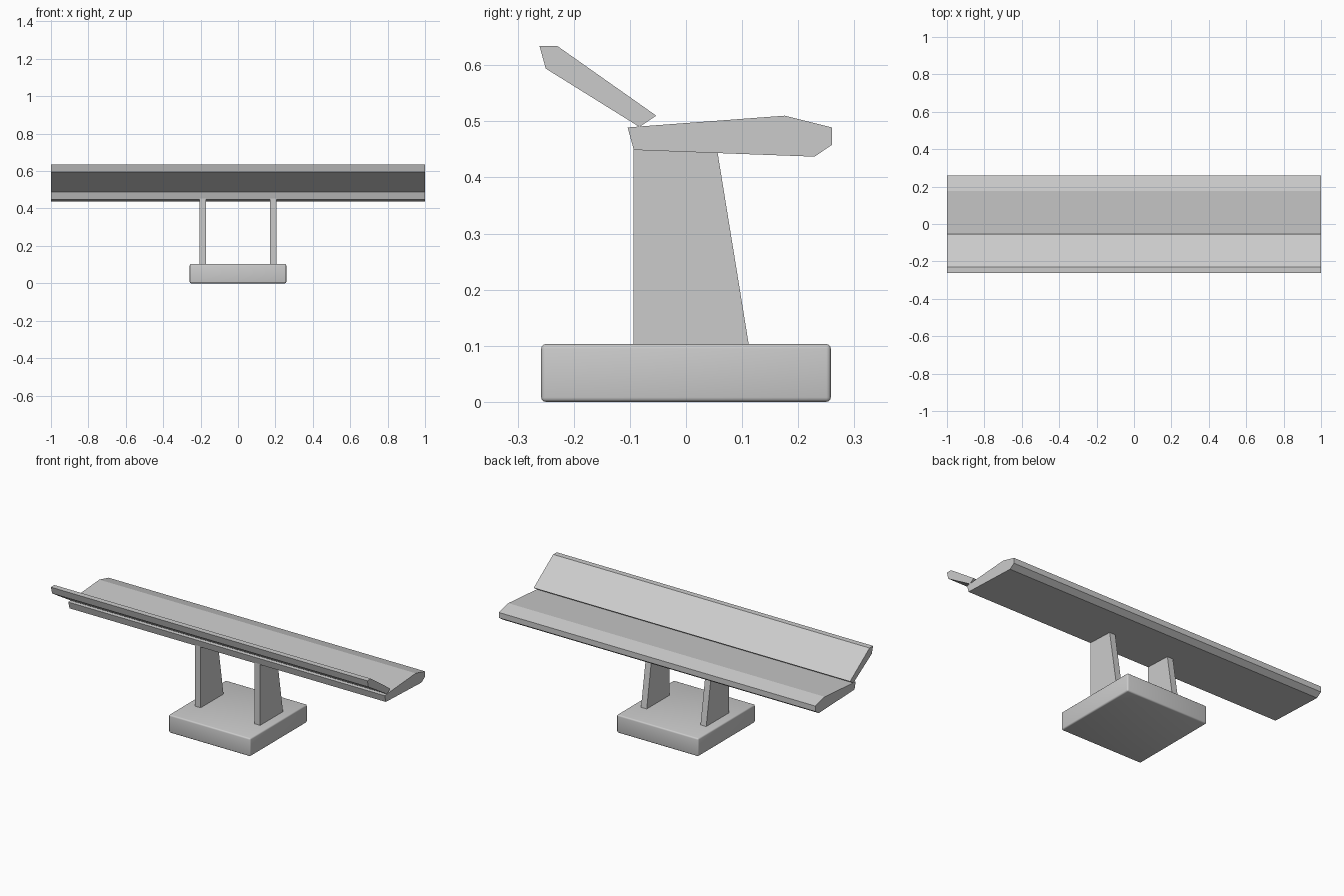
import bpy, bmesh

if "Cube" in bpy.data.objects:
    bpy.data.objects.remove(bpy.data.objects["Cube"])


def extrude_profile(name, profile, x0, x1):
    """Extrude a (y, z) outline along x from x0 to x1."""
    bm = bmesh.new()
    face = bm.faces.new([bm.verts.new((x0, y, z)) for y, z in profile])
    ext = bmesh.ops.extrude_face_region(bm, geom=[face])
    moved = [v for v in ext["geom"] if isinstance(v, bmesh.types.BMVert)]
    bmesh.ops.translate(bm, verts=moved, vec=(x1 - x0, 0, 0))
    bmesh.ops.recalc_face_normals(bm, faces=bm.faces)
    mesh = bpy.data.meshes.new(name)
    bm.to_mesh(mesh)
    bm.free()
    obj = bpy.data.objects.new(name, mesh)
    bpy.context.collection.objects.link(obj)
    return obj


# Base block with softly rounded edges
bpy.ops.mesh.primitive_cube_add(size=1, location=(0, 0, 0.0515))
base = bpy.context.object
base.name = "base"
base.scale = (0.516, 0.516, 0.103)
bpy.ops.object.transform_apply(location=False, rotation=False, scale=True)
bevel = base.modifiers.new("rounded_edges", "BEVEL")
bevel.width = 0.008
bevel.segments = 3
bpy.ops.object.shade_smooth()

# Two tapered support posts
post = [(-0.094, 0.095), (0.113, 0.095), (0.056, 0.446), (0.05, 0.46), (-0.094, 0.46)]
for name, x in (("left_post", -0.188), ("right_post", 0.188)):
    extrude_profile(name, post, x - 0.018, x + 0.018)

# Main wing blade
extrude_profile("main_wing", [
    (-0.104, 0.489), (-0.08, 0.491), (0.176, 0.51), (0.26, 0.489),
    (0.26, 0.458), (0.229, 0.437), (-0.093, 0.449)], -1, 1)

# Raised angled flap
extrude_profile("upper_flap", [
    (-0.261, 0.634), (-0.229, 0.634), (-0.053, 0.51),
    (-0.083, 0.49), (-0.25, 0.594)], -1, 1)
